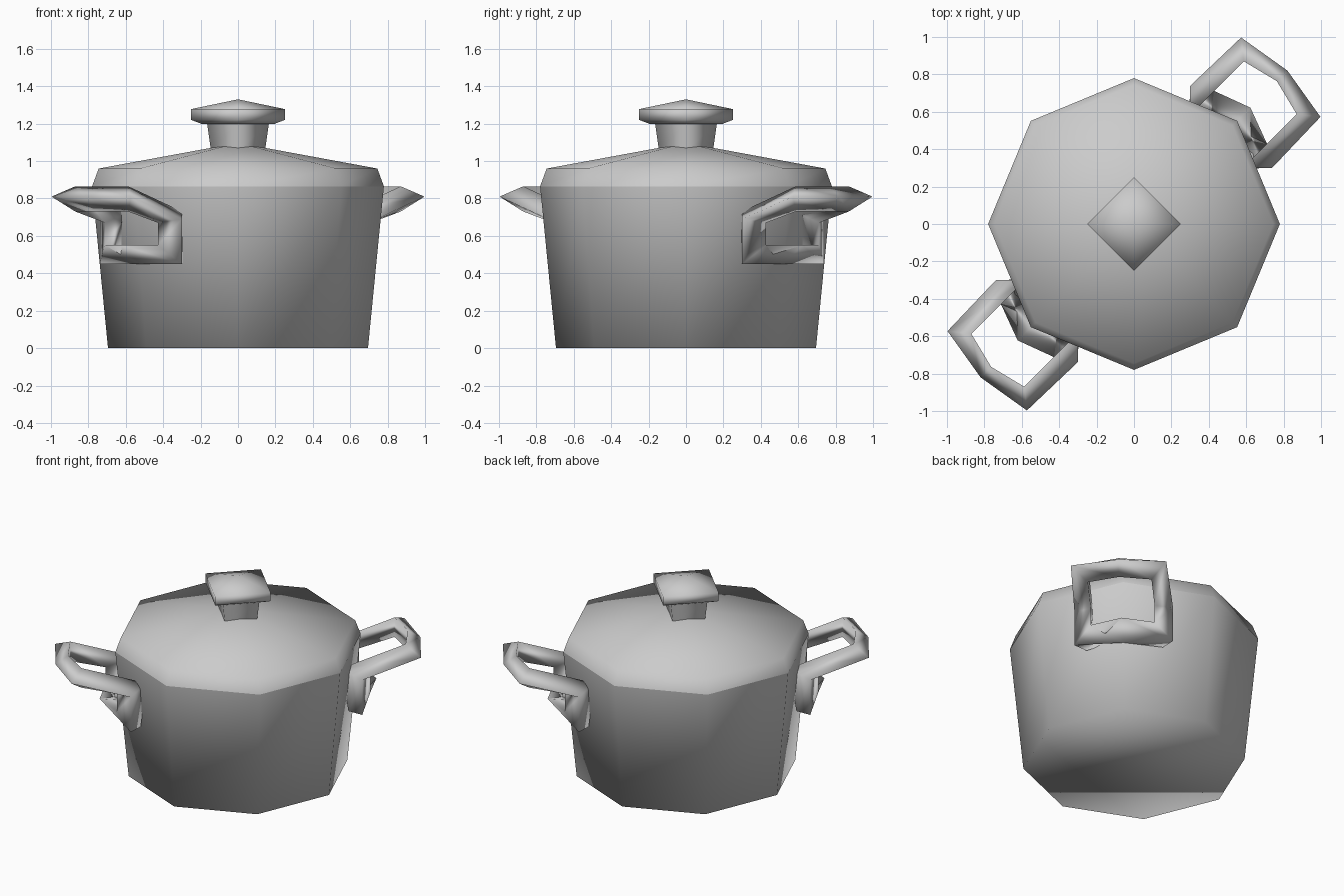
import bpy
from math import cos, sin, pi

if "Cube" in bpy.data.objects:
    bpy.data.objects.remove(bpy.data.objects["Cube"], do_unlink=True)

# One plain metal colour for every part
steel = bpy.data.materials.new("grey_metal")
steel.use_nodes = True
GREY = (0.6, 0.6, 0.6, 1)
steel.diffuse_color = GREY
steel.node_tree.nodes["Principled BSDF"].inputs["Base Color"].default_value = GREY


def add_part(name, verts, faces):
    mesh = bpy.data.meshes.new(name)
    mesh.from_pydata(verts, [], faces)
    mesh.materials.append(steel)
    mesh.shade_smooth()
    obj = bpy.data.objects.new(name, mesh)
    bpy.context.collection.objects.link(obj)
    return obj


def lathe(name, profile, sides, cap_bottom=False, cap_top=False):
    """Turn a (radius, height) profile around z; a zero last radius makes a tip."""
    tip = profile[-1][0] == 0
    rings = profile[:-1] if tip else profile
    verts = [(r * cos(2 * pi * i / sides), r * sin(2 * pi * i / sides), z)
             for r, z in rings for i in range(sides)]
    faces = []
    for k in range(len(rings) - 1):
        for i in range(sides):
            j = (i + 1) % sides
            a, b = k * sides, (k + 1) * sides
            faces.append((a + i, a + j, b + j, b + i))
    last = (len(rings) - 1) * sides
    if tip:
        verts.append((0, 0, profile[-1][1]))
        faces += [(last + i, last + (i + 1) % sides, len(verts) - 1)
                  for i in range(sides)]
    if cap_bottom:
        faces.append(tuple(reversed(range(sides))))
    if cap_top:
        faces.append(tuple(range(last, last + sides)))
    return add_part(name, verts, faces)


# Pot, lid and knob
lathe("pot_body", [(0.695, 0), (0.78, 0.865)], 8, cap_bottom=True)
lathe("lid", [(0.78, 0.865), (0.745, 0.96), (0.11, 1.077)], 8, cap_top=True)
lathe("knob_neck", [(0.145, 1.06), (0.165, 1.2)], 4)
lathe("knob_cap", [(0.19, 1.197), (0.25, 1.22), (0.25, 1.278), (0, 1.33)], 4,
      cap_bottom=True)

# Handle loop sections as (outward, sideways, height): hole, outer and back edge
lower_mid = [(0.88, 0, 0.55), (0.74, 0, 0.45), (0.68, 0, 0.52)]
lower_corner = [(0.806, 0.2, 0.55), (0.735, 0.31, 0.45), (0.66, 0.24, 0.45)]
upper_corner = [(0.806, 0.2, 0.67), (0.735, 0.31, 0.69), (0.62, 0.2, 0.73)]
outer_corner = [(1.03, 0.2, 0.73), (1.11, 0.3, 0.81), (1.03, 0.2, 0.865)]
outer_mid = [(1.08, 0, 0.73), (1.16, 0, 0.81), (1.08, 0, 0.865)]


def mirrored(section):
    return [(u, -v, z) for u, v, z in section]


corners = [lower_corner, upper_corner, outer_corner]
loop = [lower_mid] + corners + [outer_mid] + [mirrored(s) for s in reversed(corners)]


def add_handle(name, angle):
    c, s = cos(angle), sin(angle)
    verts = [(u * c - v * s, u * s + v * c, z) for sec in loop for u, v, z in sec]
    faces = []
    for k in range(len(loop)):
        n = (k + 1) % len(loop)
        for i in range(3):
            j = (i + 1) % 3
            faces.append((3 * k + i, 3 * n + i, 3 * n + j, 3 * k + j))
    return add_part(name, verts, faces)


# Two handles on opposite corners
for name, angle in (("left_handle", pi / 4), ("right_handle", 5 * pi / 4)):
    handle = add_handle(name, angle)
    # Make the loop faces point outwards
    import bmesh
    bm = bmesh.new()
    bm.from_mesh(handle.data)
    bmesh.ops.recalc_face_normals(bm, faces=bm.faces)
    bm.to_mesh(handle.data)
    bm.free()
